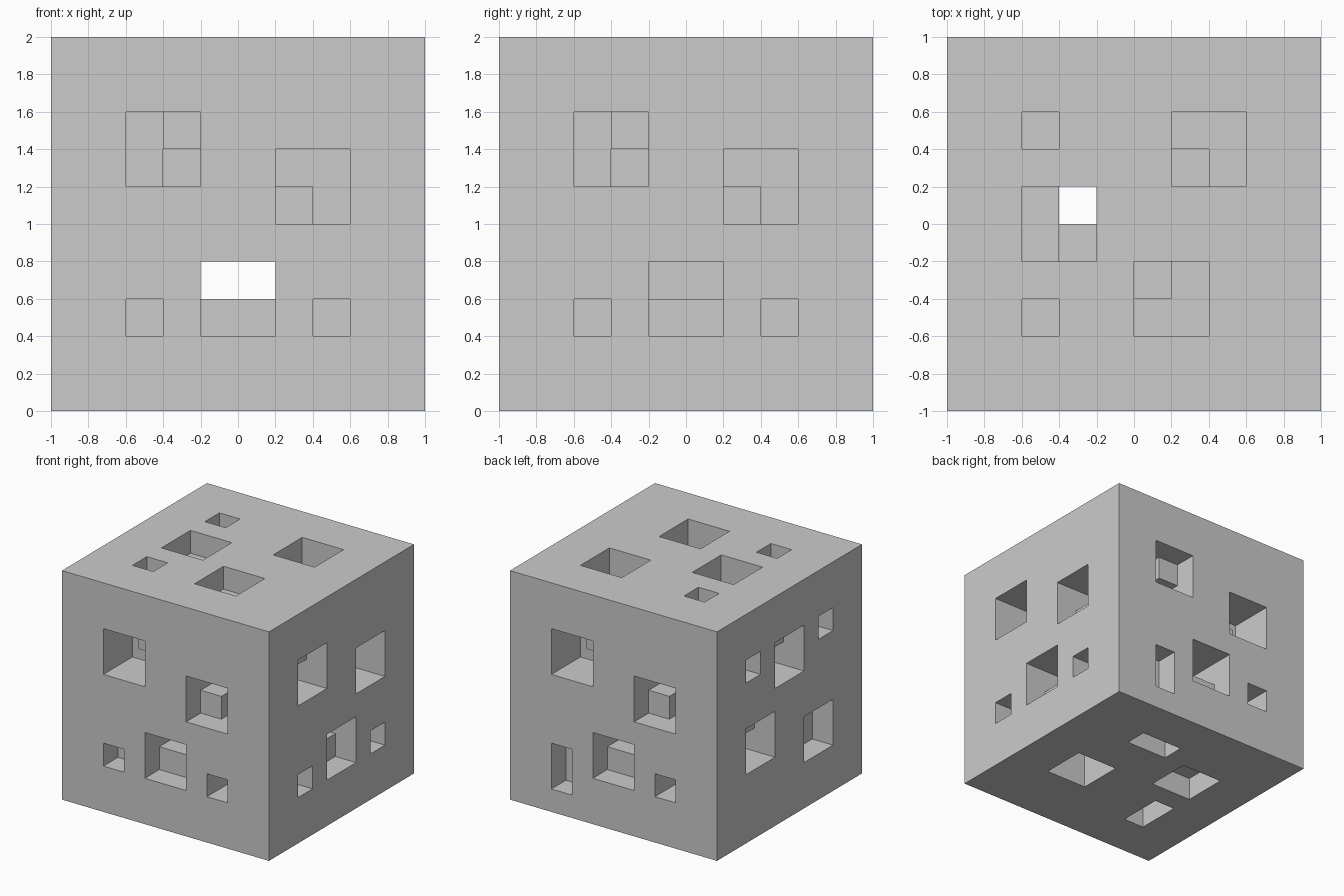
import bpy
import bmesh
from mathutils import Vector

old = bpy.data.objects.get("Cube")
if old:
    bpy.data.objects.remove(old, do_unlink=True)

CELLS = 10
STEP = 2 / CELLS
LAST = CELLS - 1

# Each pit is (column, row, width, height, depth), in cells, on its own face.
# Stepped pits are a shallow recess with deeper pockets sunk into it.
stepped_windows = [
    (2, 6, 2, 2, 1), (2, 6, 1, 2, 2), (3, 6, 1, 1, 3),
    (6, 5, 2, 2, 1), (7, 5, 1, 2, 2), (6, 6, 1, 1, 2),
    (4, 2, 2, 2, 1),
    (2, 2, 1, 1, 1), (7, 2, 1, 1, 2),
]
front_pits = stepped_windows + [(4, 3, 2, 1, CELLS)]
right_pits = stepped_windows + [(4, 3, 2, 1, 7)]
back_pits = front_pits + [(2, 1, 1, 1, 1)]
left_pits = [
    (2, 7, 1, 1, 1), (7, 7, 1, 1, 1),
    (4, 6, 2, 2, 1), (4, 6, 1, 2, 2), (5, 6, 1, 1, 2),
    (2, 3, 2, 2, 1), (2, 3, 1, 2, 2), (3, 3, 1, 1, 2),
    (6, 2, 2, 2, 1), (6, 2, 1, 2, 2),
]
top_pits = [
    (2, 7, 1, 1, 1), (2, 2, 1, 1, 1),
    (6, 6, 2, 2, 2), (6, 6, 1, 1, 3),
    (2, 4, 2, 2, 1), (3, 4, 1, 1, 2), (3, 5, 1, 1, CELLS),
    (5, 2, 2, 2, 1), (6, 2, 1, 2, 2), (5, 2, 1, 1, 2),
]
bottom_pits = [
    (5, 7, 2, 1, 1), (6, 3, 2, 2, 2),
    (2, 5, 2, 2, 1), (2, 6, 2, 1, 2), (2, 2, 1, 2, 1),
]

# How a column, row and depth on each face map to a cell of the block
faces = [
    (front_pits, lambda u, v, d: (u, d, v)),
    (right_pits, lambda u, v, d: (LAST - d, u, v)),
    (back_pits, lambda u, v, d: (LAST - u, LAST - d, v)),
    (left_pits, lambda u, v, d: (d, LAST - u, v)),
    (top_pits, lambda u, v, d: (u, v, LAST - d)),
    (bottom_pits, lambda u, v, d: (u, v, d)),
]


def carve(pits, place):
    """Return the cells removed by the pits of one face."""
    return {place(col + i, row + j, k)
            for col, row, width, height, depth in pits
            for i in range(width) for j in range(height) for k in range(depth)}


solid = {(x, y, z) for x in range(CELLS) for y in range(CELLS) for z in range(CELLS)}
for pits, place in faces:
    solid -= carve(pits, place)

# Skin the remaining block wherever a solid cell meets empty space
bm = bmesh.new()
corners = {}


def corner(point):
    key = tuple(round(c * 2) for c in point)
    if key not in corners:
        corners[key] = bm.verts.new((point.x * STEP - 1, point.y * STEP - 1, point.z * STEP))
    return corners[key]


axes = [Vector((1, 0, 0)), Vector((0, 1, 0)), Vector((0, 0, 1))]
for cell in solid:
    centre = Vector(cell) + sum(axes, Vector()) / 2
    for a in range(3):
        for sign in (1, -1):
            out = axes[a] * sign
            if tuple(int(c) for c in Vector(cell) + out) in solid:
                continue
            u, v = axes[(a + 1) % 3] / 2, axes[(a + 2) % 3] * sign / 2
            mid = centre + out / 2
            bm.faces.new([corner(mid + p) for p in (-u - v, u - v, u + v, v - u)])

# Merge the flat areas into clean large faces
bmesh.ops.dissolve_limit(bm, angle_limit=0.01, verts=bm.verts[:], edges=bm.edges[:])

mesh = bpy.data.meshes.new("carved_block")
bm.to_mesh(mesh)
bm.free()
block = bpy.data.objects.new("carved_block", mesh)
bpy.context.scene.collection.objects.link(block)

# Plain grey stone
grey = bpy.data.materials.new("light_grey")
grey.use_nodes = True
colour = (0.6, 0.6, 0.6, 1)
grey.diffuse_color = colour
grey.node_tree.nodes["Principled BSDF"].inputs["Base Color"].default_value = colour
mesh.materials.append(grey)
